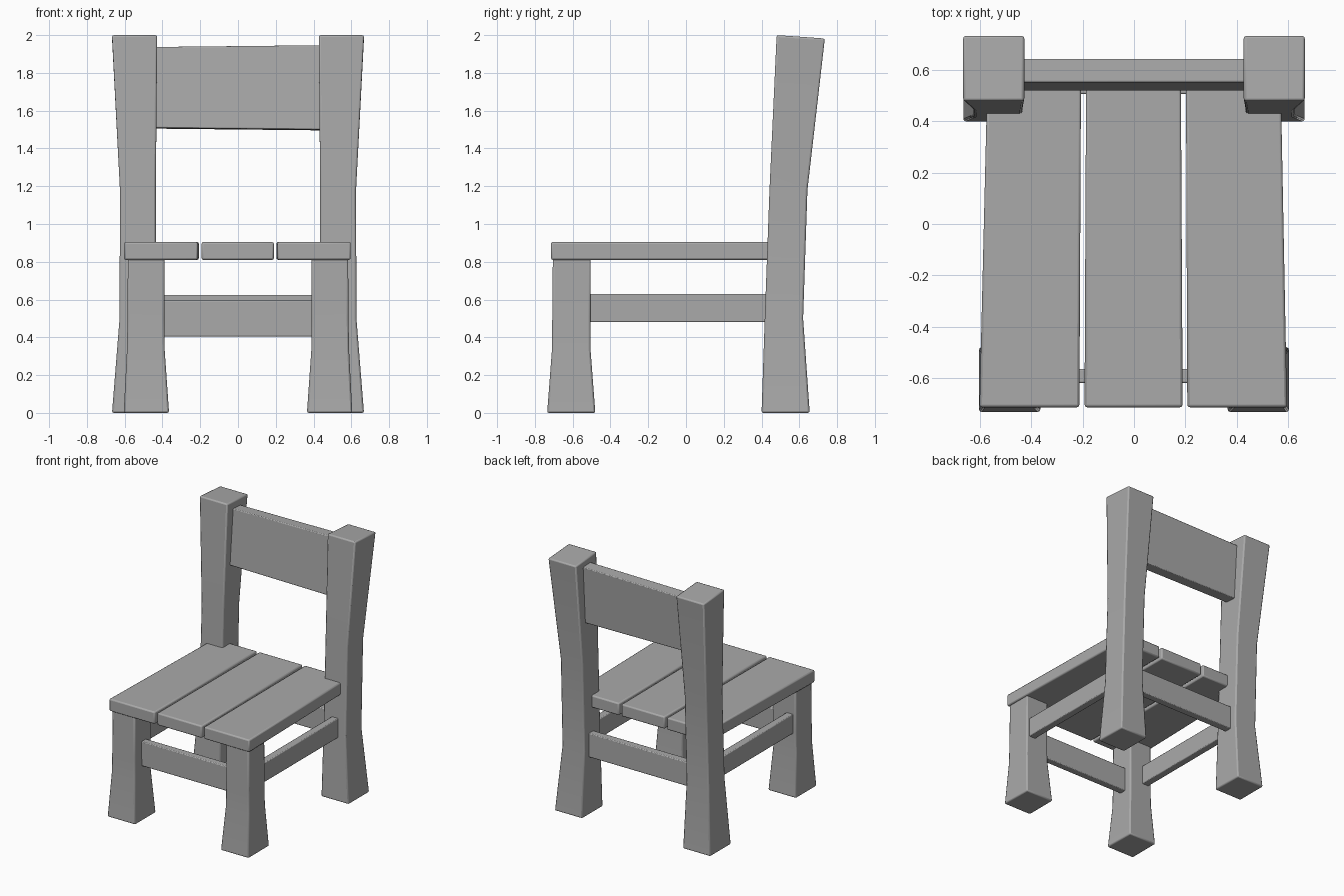
import bpy
import bmesh

if "Cube" in bpy.data.objects:
    bpy.data.objects.remove(bpy.data.objects["Cube"], do_unlink=True)

# One plain grey for the whole chair
grey = bpy.data.materials.new("plain grey")
grey.use_nodes = True
grey.diffuse_color = (0.4, 0.4, 0.4, 1)
grey.node_tree.nodes["Principled BSDF"].inputs["Base Color"].default_value = (0.4, 0.4, 0.4, 1)


def loft(name, rings, bevel=0.01):
    """Beam through a list of four-cornered rings, with softened edges."""
    bm = bmesh.new()
    loops = [[bm.verts.new(p) for p in ring] for ring in rings]
    bm.faces.new(loops[0])
    bm.faces.new(loops[-1])
    for a, b in zip(loops, loops[1:]):
        for i in range(4):
            j = (i + 1) % 4
            bm.faces.new((a[i], a[j], b[j], b[i]))
    bmesh.ops.recalc_face_normals(bm, faces=bm.faces)
    mesh = bpy.data.meshes.new(name)
    bm.to_mesh(mesh)
    bm.free()
    mesh.materials.append(grey)
    obj = bpy.data.objects.new(name, mesh)
    bpy.context.collection.objects.link(obj)
    mod = obj.modifiers.new("soft edges", "BEVEL")
    mod.width = bevel
    mod.segments = 2
    mod.limit_method = "ANGLE"
    bpy.ops.object.select_all(action="DESELECT")
    obj.select_set(True)
    bpy.context.view_layer.objects.active = obj
    bpy.ops.object.shade_smooth_by_angle()
    return obj


def level(z, x0, x1, y0, y1, drop=0):
    """Horizontal rectangle whose back edge may drop."""
    return [(x0, y0, z), (x1, y0, z), (x1, y1, z - drop), (x0, y1, z - drop)]


def box(name, x0, x1, y0, y1, z0, z1, bevel=0.006):
    return loft(name, [level(z0, x0, x1, y0, y1), level(z1, x0, x1, y0, y1)], bevel)


# Leg sections: height, inner x, outer x, front y, back y
front_leg = [(0, .365, .605, -.735, -.48), (.33, .388, .588, -.71, -.505),
             (.5, .39, .585, -.708, -.505), (.82, .39, .583, -.705, -.505)]
back_leg = [(0, .43, .667, .40, .655), (.5, .435, .627, .417, .62),
            (1.18, .435, .625, .442, .643), (2, .428, .667, .48, .735)]

# Legs and side rails on both sides
for side, s in (("left", 1), ("right", -1)):
    loft("front_leg_" + side, [level(z, s * a, s * b, c, d) for z, a, b, c, d in front_leg])
    loft("back_leg_" + side, [level(z, s * a, s * b, c, d, 0.018 if z == 2 else 0)
                              for z, a, b, c, d in back_leg])
    box("side_rail_" + side, s * .505, s * .562, -.55, .46, .48, .63)

# Cross rails between the leg pairs
box("front_rail", -.45, .45, -.62, -.565, .405, .595)
box("back_rail", -.48, .48, .507, .565, .44, .625)

# Seat planks: front and back x extents
planks = {"right": (-.603, -.213, -.573, -.207),
          "middle": (-.193, .19, -.187, .183),
          "left": (.208, .597, .203, .573)}
for side, (f0, f1, b0, b1) in planks.items():
    loft("seat_plank_" + side,
         [[(f0, -.715, z), (f1, -.715, z), (b1, .53, z), (b0, .53, z)] for z in (.81, .905)])

# Leaning backrest board, slightly wider in height on the left
loft("backrest", [[(x, .52, lo), (x, .612, lo - .005), (x, .645, hi - .005), (x, .553, hi)]
                  for x, lo, hi in ((-.48, 1.51, 1.937), (.48, 1.5, 1.947))], 0.006)
